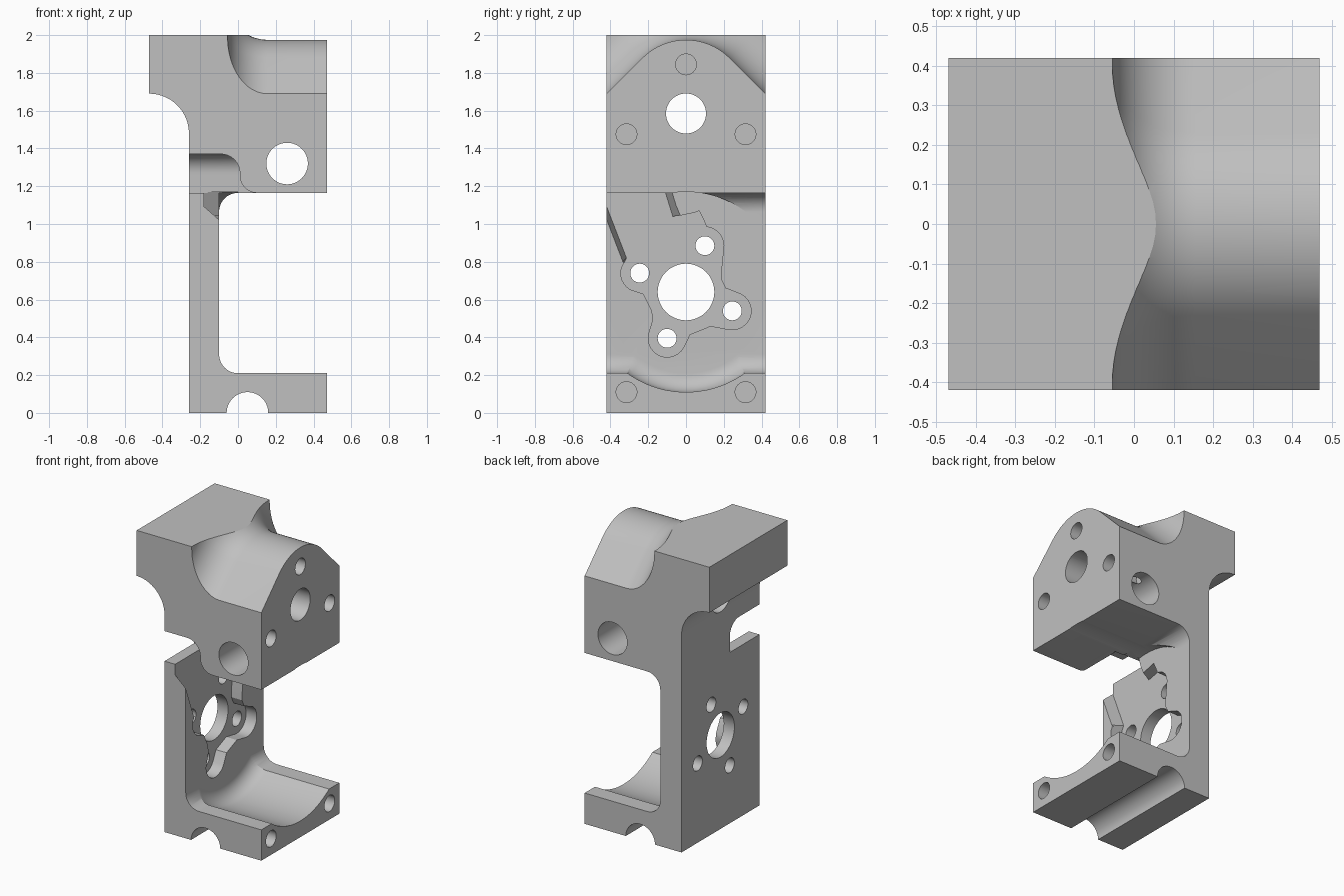
import bpy, bmesh
from math import sin, cos, pi, sqrt, radians

if "Cube" in bpy.data.objects:
    bpy.data.objects.remove(bpy.data.objects["Cube"])

HALF = 0.42        # half width of the bracket
FRONT = 0.47       # outer x of the block and foot
INNER = -0.10      # inner face of the web plate
FILLET = 0.10
BORE_Z = 0.64      # height of the motor axis


def arc(cx, cy, r, a0, a1, n=12):
    """Points on an arc, angles in degrees."""
    angles = [radians(a0 + (a1 - a0) * i / n) for i in range(n + 1)]
    return [(cx + r * cos(a), cy + r * sin(a)) for a in angles]


def loft(name, sections):
    """Closed solid through rings of equal point count."""
    bm = bmesh.new()
    rings = [[bm.verts.new(p) for p in s] for s in sections]
    for a, b in zip(rings, rings[1:]):
        for i in range(len(a)):
            j = (i + 1) % len(a)
            bm.faces.new((a[i], a[j], b[j], b[i]))
    bm.faces.new(rings[0])
    bm.faces.new(rings[-1])
    bmesh.ops.recalc_face_normals(bm, faces=bm.faces)
    mesh = bpy.data.meshes.new(name)
    bm.to_mesh(mesh)
    bm.free()
    obj = bpy.data.objects.new(name, mesh)
    bpy.context.collection.objects.link(obj)
    return obj


def along_x(points, x):
    return [(x, y, z) for y, z in points]


def along_y(points, y):
    return [(x, y, z) for x, z in points]


def cut(cutter):
    """Subtract a solid from the bracket and discard it."""
    mod = bracket.modifiers.new("cut", 'BOOLEAN')
    mod.operation, mod.solver, mod.object = 'DIFFERENCE', 'EXACT', cutter
    bpy.ops.object.modifier_apply(modifier=mod.name)
    bpy.data.objects.remove(cutter)


def drill_x(y, z, r, x0, x1, n=32):
    ring = arc(y, z, r, 0, 360, n)[:-1]
    cut(loft("drill", [along_x(ring, x0), along_x(ring, x1)]))


def drill_y(x, z, r, n=48):
    ring = arc(x, z, r, 0, 360, n)[:-1]
    cut(loft("drill", [along_y(ring, -1), along_y(ring, 1)]))


# Bracket body: C-shaped side profile with an overhanging head
profile = [(-0.26, 0), (FRONT, 0), (FRONT, 0.21)]
profile += arc(INNER + FILLET, 0.31, FILLET, 270, 180)
profile += arc(INNER + FILLET, 1.065, FILLET, 180, 90)
profile += [(FRONT, 1.165), (FRONT, 2), (-0.47, 2)]
profile += arc(-0.47, 1.48, 0.21, 90, 0, 20)
bracket = loft("bracket", [along_y(profile, -HALF), along_y(profile, HALF)])
bpy.context.view_layer.objects.active = bracket
bracket.select_set(True)

# Rounded roof of the head, blending into the overhang with a rolling fillet
def roof(x, d):
    eave = 2.11 + d * sqrt(2) - 0.6
    pts = [(0.6, 2.6), (0.6, eave)] + arc(0, 1.649, 0.326 + d, 45, 135, 20)
    return along_x(pts + [(-0.6, eave), (-0.6, 2.6)], x)


R = 0.21
steps = [radians(90 * i / 16) for i in range(17)]
cut(loft("roof", [roof(0.155 - R * cos(a), R * (1 - sin(a))) for a in steps]
         + [roof(0.6, 0)]))

# Round clearance: filleted sweep in the foot, plain half cylinder above
def ring(x, r):
    return along_x(arc(0, BORE_Z, r, 0, 360, 64)[:-1], x)


sweep = [radians(90 * i / 10) for i in range(11)]
cut(loft("foot_clearance", [ring(INNER + FILLET * (1 - cos(a)), 0.43 + FILLET * sin(a))
                            for a in sweep] + [ring(0.6, 0.53)]))
half = arc(0, BORE_Z, 0.53, 0, 180, 40)
cut(loft("head_clearance", [along_x(half, INNER), along_x(half, 0.6)]))

# Slot through the plate under the head, open to the front
def slot(z, x, y):
    return [(-0.6, -0.6, z), (x, -0.6, z), (x, y, z), (-0.6, y, z)]


flare = [slot(1.255 - 0.09 * cos(a), 0.10 - 0.09 * sin(a), -0.10) for a in sweep]
crown = [slot(1.27 + 0.1 * sin(a), 0.01 - 0.1 * (1 - cos(a)), -0.10 - 0.1 * (1 - cos(a)))
         for a in sweep]
cut(loft("slot", flare + crown))

# Lobed pocket in the plate, open towards the slot
def pocket(x, start, end):
    pts = list(start)
    pts += arc(-0.245, 0.74, 0.10, 165, 240, 8)
    pts += [(-0.225, 0.63), (-0.18, 0.54), (-0.175, 0.49)]
    pts += arc(-0.10, 0.395, 0.10, 170, 330, 12)
    pts += [(0.02, 0.415), (0.13, 0.46)]
    pts += arc(0.245, 0.54, 0.10, 260, 420, 12)
    pts += [(0.21, 0.66), (0.185, 0.71), (0.19, 0.79)]
    pts += arc(0.10, 0.885, 0.10, -10, 85, 8)
    pts += [(0.09, 1.03), (0.07, 1.07)]
    return along_x(pts + list(end), x)


floor = pocket(-0.18, [(-0.45, 1.17), (-0.315, 0.82)], [(-0.07, 1.04), (-0.11, 1.17)])
mouth = pocket(0.0, [(-0.52, 1.17), (-0.36, 0.78)], [(0.02, 1.05), (-0.03, 1.17)])
cut(loft("pocket", [floor, mouth]))

# Motor bore and its four screw holes through the plate
drill_x(0, BORE_Z, 0.15, -0.5, 0.2, 48)
for y, dz in ((0.10, 0.245), (-0.245, 0.10)):
    for s in (1, -1):
        drill_x(s * y, BORE_Z + s * dz, 0.05, -0.5, 0.2)

# Shaft hole, blind screw holes, cross hole and underside groove
drill_x(0, 1.585, 0.106, -0.6, 0.6, 48)
for y, z in ((0, 1.845), (0.315, 1.475), (-0.315, 1.475), (0.315, 0.11), (-0.315, 0.11)):
    drill_x(y, z, 0.055, 0.20, 0.6)
drill_y(0.26, 1.32, 0.11)
drill_y(0.05, 0.0, 0.11)

# Single grey finish
grey = bpy.data.materials.new("plain_grey")
grey.use_nodes = True
colour = (0.53, 0.53, 0.53, 1)
grey.diffuse_color = colour
grey.node_tree.nodes["Principled BSDF"].inputs["Base Color"].default_value = colour
bracket.data.materials.clear()
bracket.data.materials.append(grey)
for face in bracket.data.polygons:
    face.material_index = 0
bpy.ops.object.shade_smooth_by_angle(angle=radians(25))
